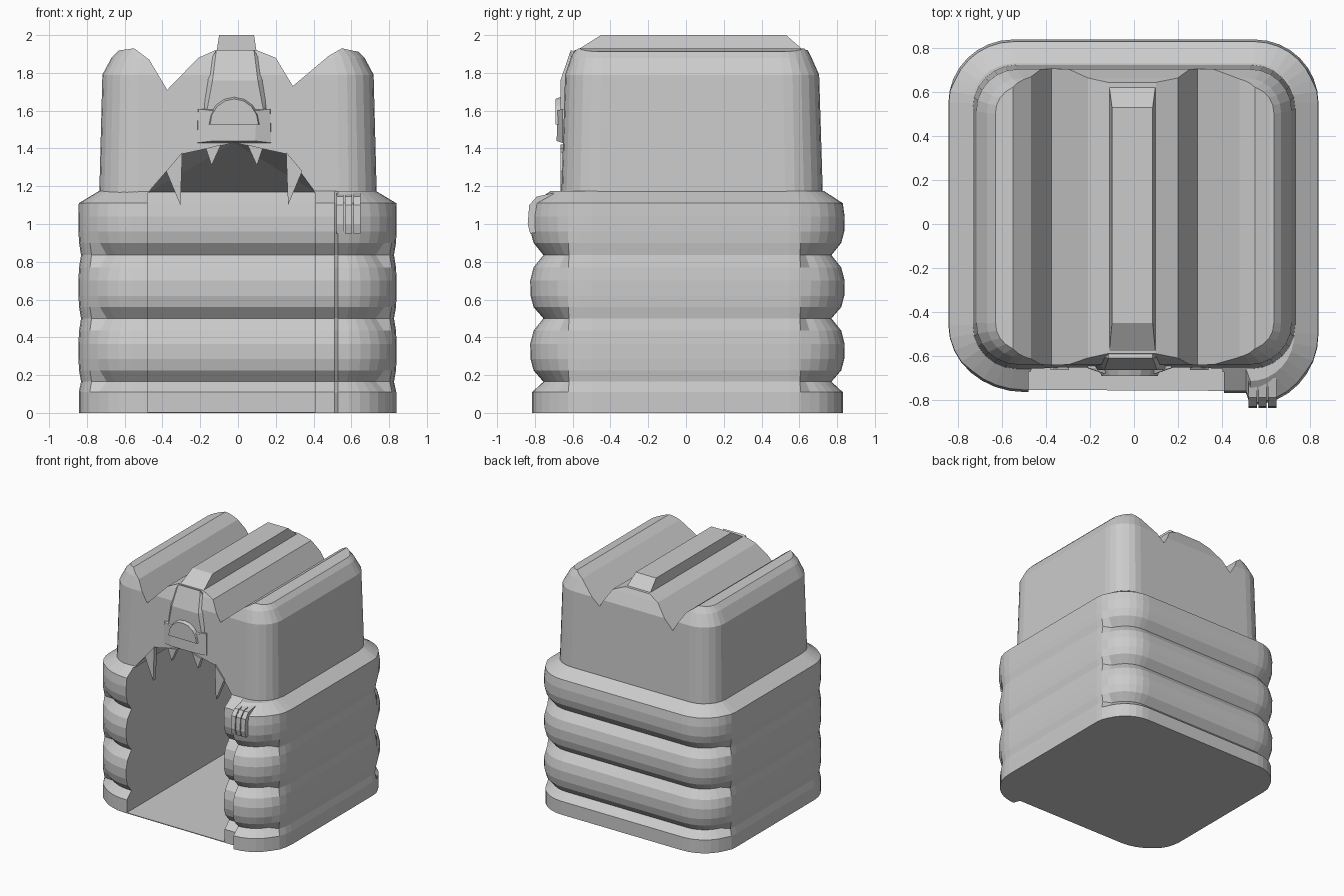
import bpy, bmesh, math

if "Cube" in bpy.data.objects:
    bpy.data.objects.remove(bpy.data.objects["Cube"], do_unlink=True)

GREY = bpy.data.materials.new("light grey")
GREY.use_nodes = True
GREY.diffuse_color = (0.6, 0.6, 0.6, 1)
GREY.node_tree.nodes["Principled BSDF"].inputs["Base Color"].default_value = (0.6, 0.6, 0.6, 1)


def finish(name, bm):
    bmesh.ops.recalc_face_normals(bm, faces=bm.faces)
    mesh = bpy.data.meshes.new(name)
    bm.to_mesh(mesh)
    bm.free()
    mesh.materials.append(GREY)
    obj = bpy.data.objects.new(name, mesh)
    bpy.context.scene.collection.objects.link(obj)
    return obj


def loft(name, rings):
    """Skin matching rings and cap both ends."""
    bm = bmesh.new()
    rows = [[bm.verts.new(p) for p in ring] for ring in rings]
    n = len(rows[0])
    for low, high in zip(rows, rows[1:]):
        for i in range(n):
            j = (i + 1) % n
            bm.faces.new((low[i], low[j], high[j], high[i]))
    bm.faces.new(rows[0][::-1])
    bm.faces.new(rows[-1])
    return finish(name, bm)


def prism_y(name, outline, y0, y1):
    return loft(name, [[(x, y, z) for x, z in outline] for y in (y0, y1)])


def hull(name, points):
    bm = bmesh.new()
    for p in points:
        bm.verts.new(p)
    res = bmesh.ops.convex_hull(bm, input=bm.verts)
    bmesh.ops.delete(bm, geom=list({g for g in res["geom_interior"] + res["geom_unused"]
                                    if isinstance(g, bmesh.types.BMVert)}), context="VERTS")
    return finish(name, bm)


def block(name, low, high):
    """Tapered block between two (x0, x1, y0, y1, z) rectangles."""
    return loft(name, [[(a, c, z), (b, c, z), (b, d, z), (a, d, z)]
                       for a, b, c, d, z in (low, high)])


def boolean(obj, cutter, operation):
    mod = obj.modifiers.new("cut", "BOOLEAN")
    mod.object, mod.operation, mod.solver = cutter, operation, "EXACT"
    bpy.context.view_layer.objects.active = obj
    bpy.ops.object.modifier_apply(modifier=mod.name)


def arcs(corners, steps):
    """Points with outward normals around four elliptical corners."""
    out = []
    for q, (cx, cy, rx, ry) in enumerate(corners):
        for i in range(steps + 1):
            a = math.pi / 2 * (q + i / steps)
            c, s = math.cos(a), math.sin(a)
            out.append((cx + rx * c, cy + ry * s, c, s))
    return out


# Ribbed lower body: (height, inset); grooves nearly vanish along the sides
ribs = [(0, .01), (.11, .01), (.165, .07)]
for z in (.165, .5, .84):
    ribs += [(z + .06, .018), (z + .12, .002), (z + .2, 0)]
    if z < .8:
        ribs += [(z + .27, .018), (z + .335, .07)]
ribs += [(1.11, .01)]

plan = arcs([(.55, .55, .29, .29), (-.55, .55, .295, .29),
             (-.5, -.46, .345, .305), (.53, -.5, .31, .325)], 8)
# The front left pillar stands slightly ahead of the door jamb
split = 3 * 9
plan.insert(split, (.51, -.77, 0, -1))


def body_ring(z, inset, grooved=True):
    ring = []
    for x, y, nx, ny in plan:
        d = inset * .2 if grooved and -.64 < y < .62 else inset
        ring.append((x - nx * d, y - ny * d, z))
    return ring


body = loft("ribbed_body", [body_ring(z, d) for z, d in ribs] + [body_ring(1.175, .11, False)])


# Upper walls: tapered rounded box with chamfered top
def upper_ring(z, w, front, back, r):
    c = [(w - r, back - r, r, r), (r - w, back - r, r, r),
         (r - w, front + r, r, r), (w - r, front + r, r, r)]
    return [(x, y, z) for x, y, _, _ in arcs(c, 6)]


upper = loft("upper_walls", [
    upper_ring(1.14, .735, -.66, .725, .2),
    upper_ring(1.79, .718, -.64, .705, .19),
    upper_ring(1.88, .67, -.61, .665, .16),
    upper_ring(1.96, .59, -.57, .625, .12)])

# Roof outline with two valleys running front to back
roof = [(-1, 1), (1, 1), (1, 1.88), (.62, 1.915), (.55, 1.93), (.48, 1.89), (.29, 1.73),
        (.2, 1.88), (.1, 1.92), (-.12, 1.92), (-.21, 1.88), (-.375, 1.71),
        (-.47, 1.87), (-.55, 1.93), (-.62, 1.92), (-1, 1.9)]
roof_shape = prism_y("roof_cutter", roof, -1, 1)
boolean(upper, roof_shape, "INTERSECT")

# Doorway: ribbed room below, arch with sloping ceiling above
room_outline = [(-1, .006)] + [(.64 + d, max(z, .006)) for z, d in ribs] + [(.66, 1.165), (-1, 1.165)]
room = loft("room_cutter", [[(x, y, z) for y, z in room_outline] for x in (-.48, .41)])
arch = [(-.47, 1.155), (-.465, 1.18), (-.3, 1.37), (-.02, 1.43), (.26, 1.37), (.4, 1.18), (.405, 1.155)]
ceiling = hull("arch_cutter", [(x, y, z) for x, z in arch for y in (-1, -.62)]
               + [(x, .655, z) for x in (-.47, .405) for z in (1.155, 1.17)])
for shell in (body, upper):
    for cutter in (room, ceiling):
        boolean(shell, cutter, "DIFFERENCE")
for cutter in (roof_shape, room, ceiling):
    bpy.data.objects.remove(cutter, do_unlink=True)

# Raised ridge along the roof
block("roof_ridge", (-.115, .1, -.61, .645, 1.9), (-.1, .085, -.45, .53, 2.0))

# Face above the door
hull("face_bridge", [(s * w - .015, y, z) for s in (-1, 1) for w, y, z in
     ((.15, -.665, 1.6), (.12, -.665, 1.76), (.1, -.61, 1.92), (.2, -.6, 1.6), (.18, -.6, 1.78), (.1, -.55, 1.9))])
hull("muzzle", [(s * w - .02, y, z) for s in (-1, 1) for w, y, z in
     ((.2, -.6, 1.43), (.2, -.6, 1.61), (.195, -.655, 1.43), (.19, -.655, 1.61),
      (.11, -.685, 1.44), (.12, -.68, 1.6))])
dome = [(-.02 + .16 * math.cos(a), 1.525 + .17 * math.sin(a))
        for a in (math.pi * i / 8 for i in range(9))]
hull("nose", [(x, -.6, z) for x, z in dome]
     + [(-.02 + (x + .02) * .8, -.692, 1.53 + (z - 1.53) * .8) for x, z in dome])

# Teeth hanging from the arch
for s, side in ((-1, "right"), (1, "left")):
    for kind, tooth in (("fang", ((.36, 1.28), (.275, 1.38), (.285, 1.1))),
                        ("small_tooth", ((.15, 1.4), (.07, 1.42), (.12, 1.31)))):
        prism_y(f"{side}_{kind}", [(s * x - .02, z) for x, z in tooth], -.665, -.63)

# Paw gripping the pillar
for i in range(3):
    x = .54 + i * .045
    hull(f"paw_finger_{i + 1}", [(x + w, y, z) for w in (-.019, .019) for y, z in
         ((-.74, .96), (-.825, .95), (-.838, 1.0), (-.83, 1.1), (-.79, 1.145), (-.7, 1.165))])
